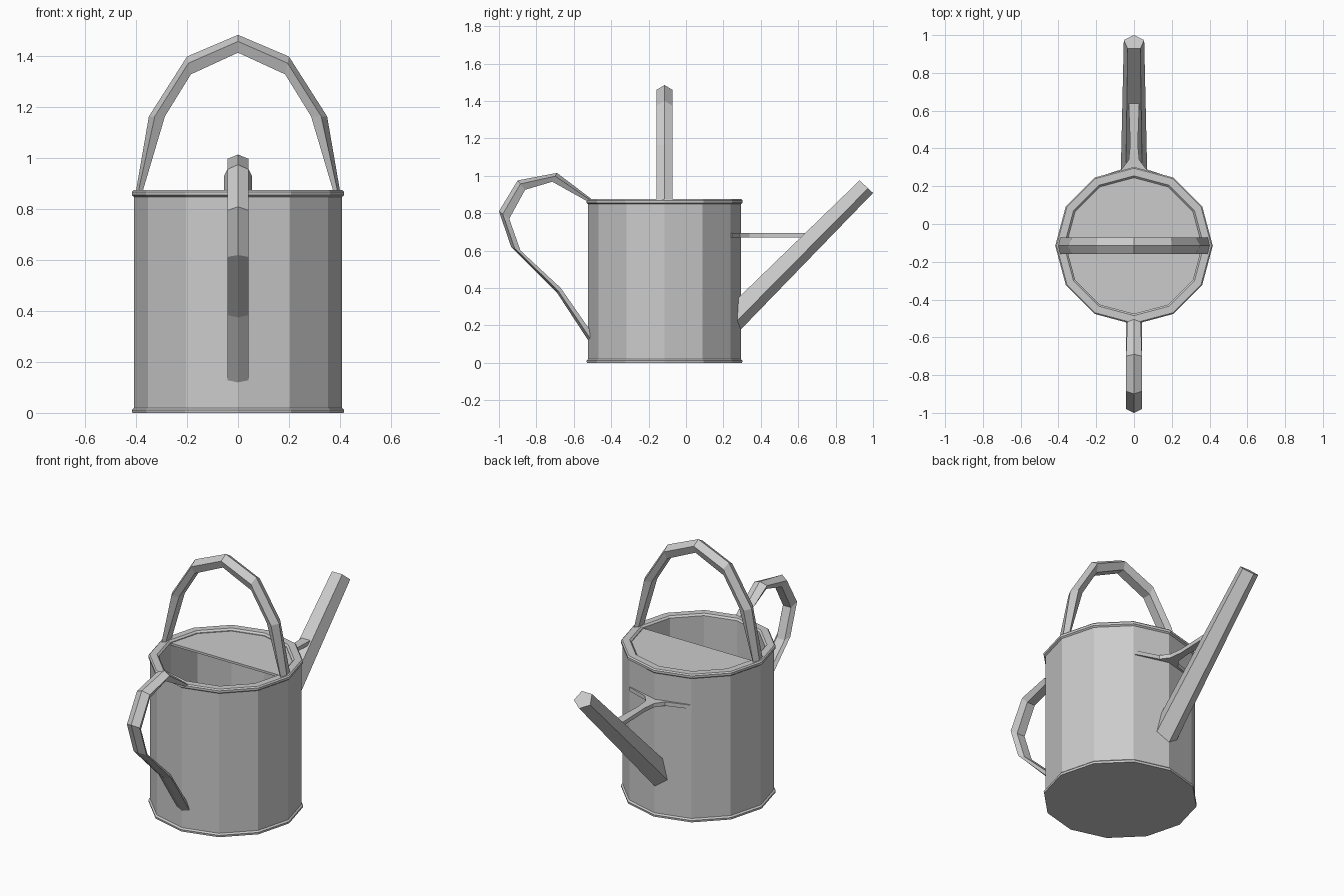
import bpy, bmesh, math

if "Cube" in bpy.data.objects:
    bpy.data.objects.remove(bpy.data.objects["Cube"])

CY = -0.115   # centre of the can body along y
SIDES = 12


def make_object(name, verts, faces):
    mesh = bpy.data.meshes.new(name)
    mesh.from_pydata(verts, [], faces)
    bm = bmesh.new()
    bm.from_mesh(mesh)
    bmesh.ops.recalc_face_normals(bm, faces=bm.faces)
    bm.to_mesh(mesh)
    bm.free()
    obj = bpy.data.objects.new(name, mesh)
    bpy.context.collection.objects.link(obj)
    return obj


def ring_angle(i):
    return 2 * math.pi * i / SIDES


def lathe(name, profile):
    """Revolve (radius, z) points; both ends are closed with a polygon."""
    verts = [(r * math.cos(ring_angle(i)), CY + r * math.sin(ring_angle(i)), z)
             for r, z in profile for i in range(SIDES)]
    n = len(profile)
    faces = [(k * SIDES + i, k * SIDES + (i + 1) % SIDES,
              (k + 1) * SIDES + (i + 1) % SIDES, (k + 1) * SIDES + i)
             for k in range(n - 1) for i in range(SIDES)]
    faces += [tuple(range(SIDES)), tuple(range((n - 1) * SIDES, n * SIDES))]
    return make_object(name, verts, faces)


def five_sided_bar(name, outer, inner, widths, place):
    """Pentagonal bar: ridge on the outer path, flat side on the inner path."""
    verts, faces = [], []
    for (ou, ov), (iu, iv), w in zip(outer, inner, widths):
        for t, side in ((0, 0), (0.37, 1), (1, 0.62), (1, -0.62), (0.37, -1)):
            verts.append(place(ou + (iu - ou) * t, ov + (iv - ov) * t, w * side))
    n = len(outer)
    for k in range(n - 1):
        for i in range(5):
            j = (i + 1) % 5
            faces.append((k * 5 + i, k * 5 + j, k * 5 + 5 + j, k * 5 + 5 + i))
    faces += [tuple(range(5)), tuple(range(n * 5 - 5, n * 5))]
    return make_object(name, verts, faces)


def plate(name, outline, z0, z1):
    """Flat outline extruded between two heights."""
    n = len(outline)
    verts = [(x, y, z) for z in (z0, z1) for x, y in outline]
    faces = [(i, (i + 1) % n, n + (i + 1) % n, n + i) for i in range(n)]
    faces += [tuple(range(n)), tuple(range(n, 2 * n))]
    return make_object(name, verts, faces)


def side_plane(y, z, w):
    return (w, y, z)


# Can body with rolled rims and hollow inside
lathe("can_body", [
    (0.415, 0), (0.417, 0.012), (0.408, 0.02), (0.408, 0.848), (0.417, 0.855),
    (0.417, 0.868), (0.41, 0.875), (0.37, 0.875), (0.36, 0.865), (0.36, 0.02)])

# Half lid over the spout side
plate("half_lid", [(0.37 * math.cos(ring_angle(i)), CY + 0.37 * math.sin(ring_angle(i)))
                   for i in range(SIDES // 2 + 1)], 0.848, 0.861)

# Carrying hoop across the top, mirrored from one half
hoop_out = [(0.2, 1.4), (0.35, 1.165), (0.402, 0.865)]
hoop_in = [(0.185, 1.33), (0.287, 1.165), (0.376, 0.865)]


def both_sides(half, top):
    return [(-x, z) for x, z in reversed(half)] + [top] + half


five_sided_bar("top_handle", both_sides(hoop_out, (0, 1.485)),
               both_sides(hoop_in, (0, 1.415)), [0.043] * 7,
               lambda x, z, w: (x, CY + w, z))

# Pouring handle at the front
five_sided_bar(
    "pouring_handle",
    [(-0.495, 0.868), (-0.69, 1.015), (-0.9, 0.975), (-1.0, 0.81),
     (-0.935, 0.62), (-0.69, 0.375), (-0.51, 0.1)],
    [(-0.525, 0.862), (-0.715, 0.968), (-0.86, 0.925), (-0.945, 0.77),
     (-0.885, 0.6), (-0.67, 0.4), (-0.51, 0.17)],
    [0.035] + [0.042] * 6, side_plane)

# Tapered spout
five_sided_bar("spout", [(0.268, 0.152), (1.0, 0.908)],
               [(0.268, 0.336), (0.928, 0.975)], [0.07, 0.054], side_plane)

# Forked brace between spout and body
fork = [(0.028, 0.645), (0.02, 0.42), (0.028, 0.34), (0.065, 0.29), (0.2, 0.245), (0.19, 0.235)]
plate("spout_brace", fork + [(0, 0.285)] + [(-x, y) for x, y in reversed(fork)],
      0.67, 0.693)
